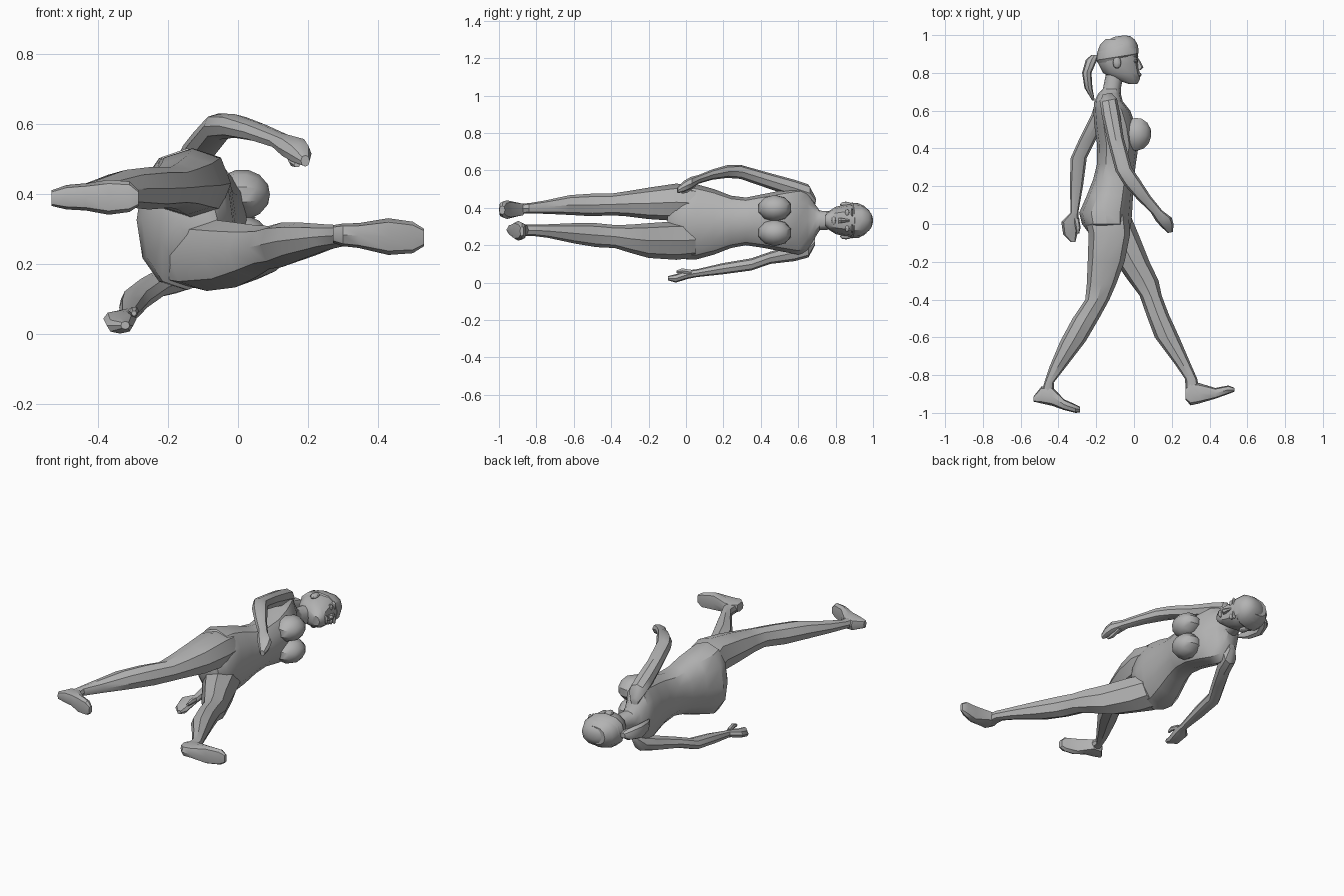
import bpy, bmesh, math
from mathutils import Vector

old = bpy.data.objects.get("Cube")
if old:
    bpy.data.objects.remove(old, do_unlink=True)

grey = bpy.data.materials.new("plain grey")
grey.use_nodes = True
grey.diffuse_color = (0.45, 0.45, 0.45, 1)
bsdf = grey.node_tree.nodes["Principled BSDF"]
bsdf.inputs["Base Color"].default_value = (0.45, 0.45, 0.45, 1)
bsdf.inputs["Roughness"].default_value = 0.7

MID = 0.332  # height of the body's plane of symmetry


def finish(name, bm, angle=35):
    bmesh.ops.recalc_face_normals(bm, faces=bm.faces[:])
    me = bpy.data.meshes.new(name)
    bm.to_mesh(me)
    bm.free()
    me.materials.append(grey)
    ob = bpy.data.objects.new(name, me)
    bpy.context.collection.objects.link(ob)
    bpy.ops.object.select_all(action='DESELECT')
    ob.select_set(True)
    bpy.context.view_layer.objects.active = ob
    bpy.ops.object.shade_smooth_by_angle(angle=math.radians(angle))
    return ob


def loft(name, rings, axis='Y', sides=8, tilt=0.0, power=0.88):
    """Skin rings (station, a0, a1, z0, z1); tilt leans each ring along the axis."""
    bm = bmesh.new()
    loops = []
    for s, a0, a1, z0, z1 in rings:
        loop = []
        for k in range(sides):
            t = 2 * math.pi * k / sides
            c, n = math.cos(t), math.sin(t)
            da = math.copysign(abs(c) ** power, c) * (a1 - a0) / 2
            dz = math.copysign(abs(n) ** power, n) * (z1 - z0) / 2
            a, z, st = (a0 + a1) / 2 + da, (z0 + z1) / 2 + dz, s + tilt * da
            loop.append(bm.verts.new((a, st, z) if axis == 'Y' else (st, a, z)))
        loops.append(loop)
    for p, q in zip(loops, loops[1:]):
        for k in range(sides):
            j = (k + 1) % sides
            bm.faces.new((p[k], p[j], q[j], q[k]))
    bm.faces.new(loops[0])
    bm.faces.new(loops[-1])
    return finish(name, bm)


def blob(name, centre, radii, seg=10, rows=7, turn=0.0):
    """Low-poly ellipsoid with its pole along x, turned about z."""
    bm = bmesh.new()
    bmesh.ops.create_uvsphere(bm, u_segments=seg, v_segments=rows, radius=1)
    for v in bm.verts:
        x, y, z = v.co.z * radii[0], v.co.x * radii[1], v.co.y * radii[2]
        c, s = math.cos(turn), math.sin(turn)
        v.co = Vector((x * c - y * s, x * s + y * c, z)) + Vector(centre)
    return finish(name, bm)


# Torso and neck
loft("torso", [
    (-0.10, -0.17, -0.06, 0.28, 0.38), (-0.06, -0.23, -0.03, 0.20, 0.455),
    (0.00, -0.275, -0.015, 0.125, 0.53), (0.06, -0.29, -0.01, 0.125, 0.525),
    (0.15, -0.25, -0.005, 0.15, 0.50), (0.24, -0.215, 0.0, 0.185, 0.465),
    (0.32, -0.195, 0.01, 0.20, 0.455), (0.42, -0.195, 0.025, 0.185, 0.475),
    (0.52, -0.21, 0.01, 0.165, 0.495), (0.60, -0.215, -0.02, 0.15, 0.51),
    (0.65, -0.21, -0.06, 0.165, 0.495), (0.69, -0.19, -0.07, 0.24, 0.42),
    (0.715, -0.165, -0.07, 0.28, 0.385), (0.79, -0.15, -0.055, 0.285, 0.38)], sides=12)

# Head, hair cap and ponytail
loft("head", [
    (0.742, -0.03, 0.018, 0.305, 0.36), (0.768, -0.11, 0.032, 0.28, 0.385),
    (0.80, -0.165, 0.03, 0.26, 0.405), (0.85, -0.19, 0.022, 0.247, 0.418),
    (0.90, -0.197, 0.022, 0.242, 0.424), (0.95, -0.18, 0.012, 0.252, 0.412),
    (0.98, -0.15, -0.015, 0.28, 0.385)], sides=12)
loft("hair_cap", [
    (0.865, -0.19, 0.0, 0.25, 0.415), (0.885, -0.20, 0.024, 0.237, 0.428),
    (0.925, -0.195, 0.022, 0.240, 0.424), (0.962, -0.168, 0.005, 0.262, 0.402),
    (0.985, -0.135, -0.02, 0.288, 0.376), (0.995, -0.105, -0.05, 0.31, 0.354)],
    sides=12, tilt=0.16)
loft("ponytail", [
    (0.895, -0.225, -0.19, 0.318, 0.347), (0.87, -0.255, -0.195, 0.30, 0.365),
    (0.80, -0.275, -0.225, 0.29, 0.375), (0.72, -0.262, -0.22, 0.30, 0.365),
    (0.655, -0.222, -0.208, 0.325, 0.34)])

# Face
loft("nose", [(0.815, 0.01, 0.036, 0.315, 0.349), (0.83, 0.01, 0.05, 0.317, 0.347),
              (0.875, 0.005, 0.026, 0.326, 0.338)], sides=6)
blob("lips", (0.028, 0.79, MID), (0.012, 0.012, 0.025), 8, 5)
for side, s in (("left", 1), ("right", -1)):
    blob(side + "_eye", (0.008, 0.862, MID + s * 0.042), (0.012, 0.012, 0.02), 8, 5)
    blob(side + "_brow", (0.010, 0.888, MID + s * 0.042), (0.014, 0.006, 0.026), 8, 5)
    blob(side + "_ear", (-0.09, 0.855, MID + s * 0.086), (0.022, 0.034, 0.016), 8, 5)
    # Bust
    blob(side + "_breast", (0.012, 0.475, MID + s * 0.066), (0.08, 0.092, 0.072), 10, 7, 0.12 - 0.25)

# Forward arm, hand included
loft("left_arm", [
    (0.69, -0.165, -0.12, 0.42, 0.46), (0.655, -0.18, -0.09, 0.43, 0.525),
    (0.58, -0.17, -0.075, 0.455, 0.55), (0.45, -0.14, -0.055, 0.50, 0.585),
    (0.29, -0.098, -0.012, 0.555, 0.63), (0.22, -0.055, 0.035, 0.56, 0.628),
    (0.14, 0.015, 0.088, 0.55, 0.605), (0.065, 0.09, 0.15, 0.528, 0.575),
    (0.025, 0.115, 0.20, 0.50, 0.565), (-0.01, 0.145, 0.21, 0.485, 0.545),
    (-0.045, 0.18, 0.205, 0.478, 0.51)], tilt=0.2)
# Rear arm, hand included
loft("right_arm", [
    (0.69, -0.165, -0.12, 0.20, 0.24), (0.655, -0.20, -0.11, 0.135, 0.23),
    (0.58, -0.225, -0.13, 0.115, 0.205), (0.45, -0.29, -0.20, 0.10, 0.165),
    (0.35, -0.335, -0.25, 0.065, 0.13), (0.20, -0.34, -0.27, 0.045, 0.105),
    (0.06, -0.335, -0.295, 0.03, 0.072), (0.01, -0.385, -0.29, 0.02, 0.066),
    (-0.055, -0.375, -0.30, 0.0, 0.045), (-0.095, -0.335, -0.31, 0.012, 0.035)])
# Thumbs
loft("left_thumb", [(0.05, 0.13, 0.16, 0.51, 0.54), (0.005, 0.145, 0.175, 0.478, 0.505),
                    (-0.025, 0.16, 0.178, 0.475, 0.49)], sides=6)
loft("right_thumb", [(0.03, -0.32, -0.29, 0.04, 0.07), (-0.02, -0.31, -0.283, 0.05, 0.078),
                     (-0.05, -0.305, -0.29, 0.05, 0.066)], sides=6)

# Rear leg and foot
loft("left_leg", [
    (0.05, -0.265, -0.03, 0.34, 0.51), (-0.05, -0.24, -0.02, 0.33, 0.53),
    (-0.20, -0.245, -0.05, 0.34, 0.508), (-0.32, -0.25, -0.095, 0.355, 0.488),
    (-0.40, -0.258, -0.13, 0.36, 0.476), (-0.50, -0.325, -0.185, 0.355, 0.476),
    (-0.62, -0.39, -0.255, 0.362, 0.468), (-0.75, -0.445, -0.355, 0.368, 0.44),
    (-0.84, -0.475, -0.425, 0.37, 0.425), (-0.92, -0.50, -0.42, 0.365, 0.42)])
loft("left_foot", [
    (-0.533, -0.94, -0.915, 0.365, 0.41), (-0.49, -0.95, -0.86, 0.355, 0.425),
    (-0.435, -0.962, -0.86, 0.352, 0.43), (-0.37, -0.985, -0.928, 0.34, 0.44),
    (-0.31, -1.0, -0.955, 0.348, 0.435), (-0.285, -0.998, -0.968, 0.365, 0.41)],
    axis='X', power=0.7)

# Forward leg and foot
loft("right_leg", [
    (0.05, -0.265, -0.02, 0.135, 0.32), (-0.05, -0.20, 0.022, 0.122, 0.328),
    (-0.20, -0.10, 0.082, 0.132, 0.318), (-0.30, -0.03, 0.13, 0.16, 0.31),
    (-0.38, 0.03, 0.147, 0.185, 0.308), (-0.48, 0.065, 0.185, 0.19, 0.318),
    (-0.60, 0.11, 0.24, 0.21, 0.318), (-0.74, 0.215, 0.30, 0.24, 0.312),
    (-0.82, 0.27, 0.335, 0.25, 0.31), (-0.90, 0.275, 0.35, 0.25, 0.31)])
loft("right_foot", [
    (0.272, -0.93, -0.87, 0.26, 0.31), (0.30, -0.96, -0.835, 0.25, 0.315),
    (0.345, -0.95, -0.842, 0.245, 0.316), (0.43, -0.925, -0.868, 0.225, 0.33),
    (0.50, -0.90, -0.855, 0.23, 0.32), (0.532, -0.887, -0.868, 0.25, 0.30)],
    axis='X', power=0.7)
